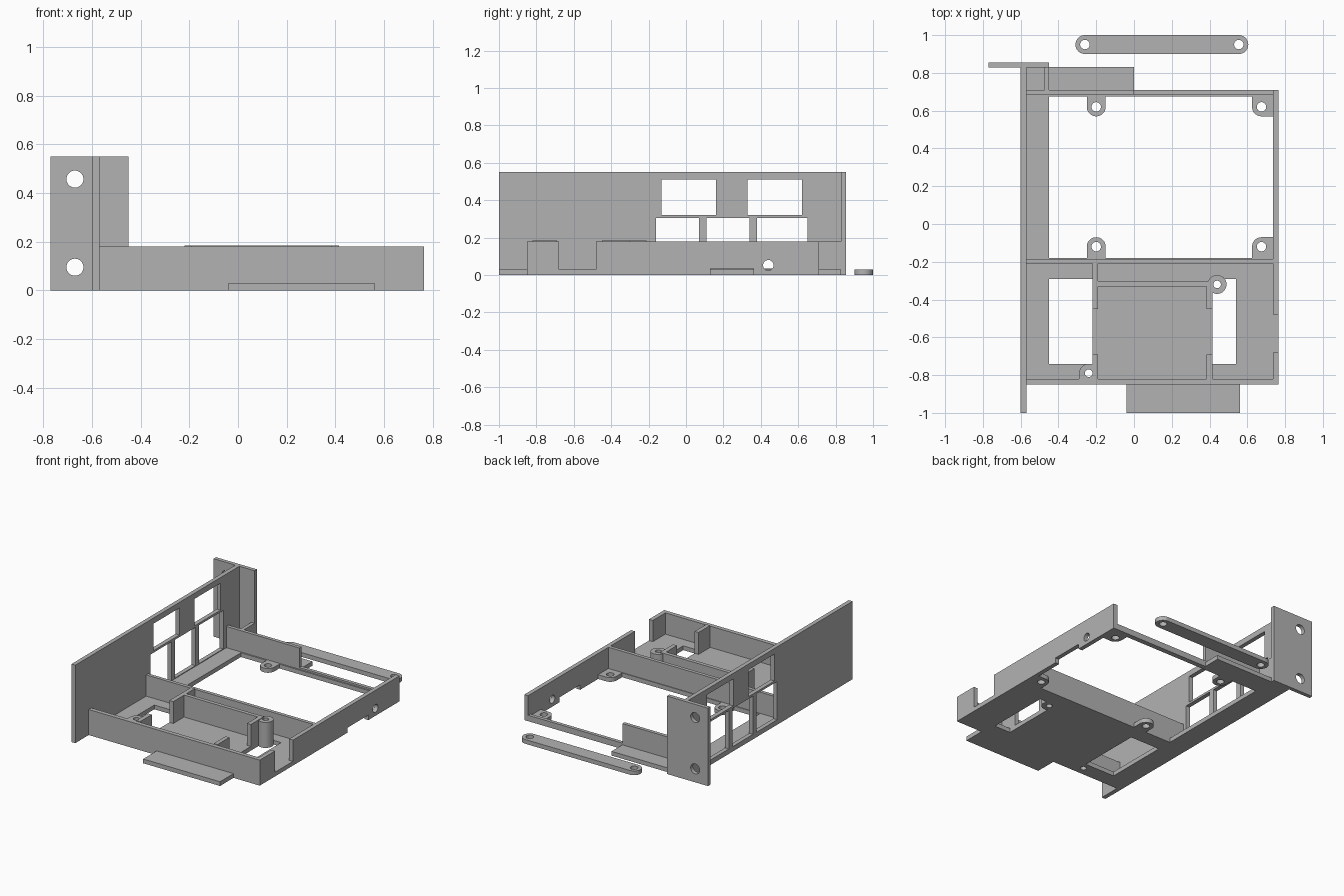
import bpy, bmesh, math
from mathutils import Matrix

if "Cube" in bpy.data.objects:
    bpy.data.objects.remove(bpy.data.objects["Cube"], do_unlink=True)

grey = bpy.data.materials.new("plain grey")
grey.use_nodes = True
grey.diffuse_color = (0.45, 0.45, 0.45, 1)
grey.node_tree.nodes["Principled BSDF"].inputs["Base Color"].default_value = grey.diffuse_color


def finish(name, bm):
    bmesh.ops.recalc_face_normals(bm, faces=bm.faces)
    mesh = bpy.data.meshes.new(name)
    bm.to_mesh(mesh)
    bm.free()
    mesh.materials.append(grey)
    obj = bpy.data.objects.new(name, mesh)
    bpy.context.collection.objects.link(obj)
    return obj


def slab(name, x, y, z, radii=(0, 0, 0, 0)):
    """Upright prism; radii round the corners SW, SE, NE, NW."""
    bm = bmesh.new()
    pts = []
    corners = [(0, 0), (1, 0), (1, 1), (0, 1)]
    for k, ((i, j), r) in enumerate(zip(corners, radii)):
        cx = x[i] + (r if i == 0 else -r)
        cy = y[j] + (r if j == 0 else -r)
        steps = 10 if r else 0
        for s in range(steps + 1):
            a = math.pi + (k + s / max(steps, 1)) * math.pi / 2
            p = (round(cx + r * math.cos(a), 5), round(cy + r * math.sin(a), 5), z[0])
            if p not in pts:
                pts.append(p)
    face = bm.faces.new([bm.verts.new(p) for p in pts])
    up = bmesh.ops.extrude_face_region(bm, geom=[face])
    verts = [v for v in up["geom"] if isinstance(v, bmesh.types.BMVert)]
    bmesh.ops.translate(bm, verts=verts, vec=(0, 0, z[1] - z[0]))
    return finish(name, bm)


def rod(centre, r, axis="Z"):
    """Long cylinder used to drill holes."""
    bm = bmesh.new()
    bmesh.ops.create_cone(bm, cap_ends=True, segments=32, radius1=r, radius2=r, depth=0.5)
    turn = {"Z": Matrix(), "X": Matrix.Rotation(math.pi / 2, 4, "Y"),
            "Y": Matrix.Rotation(math.pi / 2, 4, "X")}[axis]
    bmesh.ops.transform(bm, matrix=Matrix.Translation(centre) @ turn, verts=bm.verts)
    return finish("cutter", bm)


def cut(obj, *cutters):
    for c in cutters:
        c.hide_render = True
        mod = obj.modifiers.new("cut", "BOOLEAN")
        mod.operation, mod.solver, mod.object = "DIFFERENCE", "EXACT", c
        bpy.context.view_layer.objects.active = obj
        bpy.ops.object.modifier_apply(modifier=mod.name)
        bpy.data.objects.remove(c, do_unlink=True)
    return obj


def hole_box(x, y, z):
    return slab("cutter", x, y, z)


FLOOR, TOP, INNER = 0.03, 0.18, 0.185
THROUGH = (-0.1, 0.1)

# Floor with a large rear opening and two front slots
cut(slab("floor", (-0.57, 0.735), (-0.85, 0.71), (0, FLOOR)),
    hole_box((-0.45, 0.8), (-0.18, 0.675), THROUGH),
    hole_box((-0.45, -0.22), (-0.74, -0.29), THROUGH),
    hole_box((0.415, 0.54), (-0.74, -0.29), THROUGH),
    rod((-0.24, -0.79, 0), 0.02))
slab("front_tab", (-0.04, 0.56), (-1, -0.85), (0, FLOOR))
slab("rear_tab", (-0.57, 0), (0.71, 0.83), (0, FLOOR))

# Tall side plate with two rows of windows
side = slab("side_plate", (-0.6, -0.57), (-1, 0.85), (0, 0.55))
for y in ((-0.13, 0.16), (0.33, 0.62)):
    cut(side, hole_box((-0.7, -0.5), y, (0.32, 0.51)))
for y in ((-0.16, 0.07), (0.11, 0.34), (0.38, 0.65)):
    cut(side, hole_box((-0.7, -0.5), y, (0.035, 0.305)))

# Rear mounting flange with screw holes
cut(slab("mounting_flange", (-0.77, -0.45), (0.828, 0.855), (0, 0.55)),
    *[rod((-0.67, 0.84, z), 0.035, "Y") for z in (0.095, 0.457)])
slab("flange_gusset", (-0.475, -0.45), (0.71, 0.83), (0, TOP))

# Outer walls
slab("front_wall", (-0.57, 0.765), (-0.85, -0.82), (0, TOP))
slab("divider_wall", (-0.57, 0.735), (-0.21, -0.185), (0, TOP))
slab("rear_wall", (-0.57, 0), (0.685, 0.71), (0, TOP))
slab("rear_rail", (0, 0.735), (0.685, 0.71), (0, 0.042))
cut(slab("right_wall", (0.735, 0.765), (-0.85, 0.71), (0, TOP)),
    hole_box((0.7, 0.8), (-0.68, -0.48), (FLOOR, 0.3)),
    hole_box((0.7, 0.8), (0.13, 0.36), (-0.1, 0.035)),
    rod((0.75, 0.44, 0.052), 0.028, "X"))

# Inner compartment walls
slab("compartment_rear", (-0.19, 0.415), (-0.33, -0.303), (0, INNER))
for name, x, back in (("left", (-0.22, -0.19), -0.21), ("right", (0.385, 0.415), -0.303)):
    slab("compartment_" + name + "_rear", x, (-0.45, back), (0, INNER))
    slab("compartment_" + name + "_front", x, (-0.82, -0.69), (0, INNER))

# Screw posts
cut(slab("front_post", (-0.29, -0.2), (-0.83, -0.74), (0, TOP), (0, 0, 0, 0.05)),
    rod((-0.24, -0.79, 0.1), 0.02))
cut(slab("rear_post", (0.39, 0.49), (-0.37, -0.27), (0, TOP), (0.05,) * 4),
    rod((0.44, -0.32, 0.1), 0.02))

# Board lugs around the rear opening
R = 0.05
for tag, edge, y, sign in (("rear", 0.68, 0.62, 1), ("front", -0.185, -0.12, -1)):
    ys = (y - R, edge) if sign > 0 else (edge, y + R)
    for side_name, x, x_end in (("left", -0.2, -0.15), ("right", 0.675, 0.74)):
        middle = R if side_name == "left" else 0
        radii = (R, middle, 0, 0) if sign > 0 else (0, 0, middle, R)
        cut(slab(tag + "_" + side_name + "_lug", (x - R, x_end), ys, (0, FLOOR), radii),
            rod((x, y, 0), 0.025))

# Loose clamp bar
cut(slab("clamp_bar", (-0.31, 0.605), (0.9, 1.0), (0, FLOOR), (R,) * 4),
    *[rod((x, 0.95, 0), 0.025) for x in (-0.26, 0.555)])
